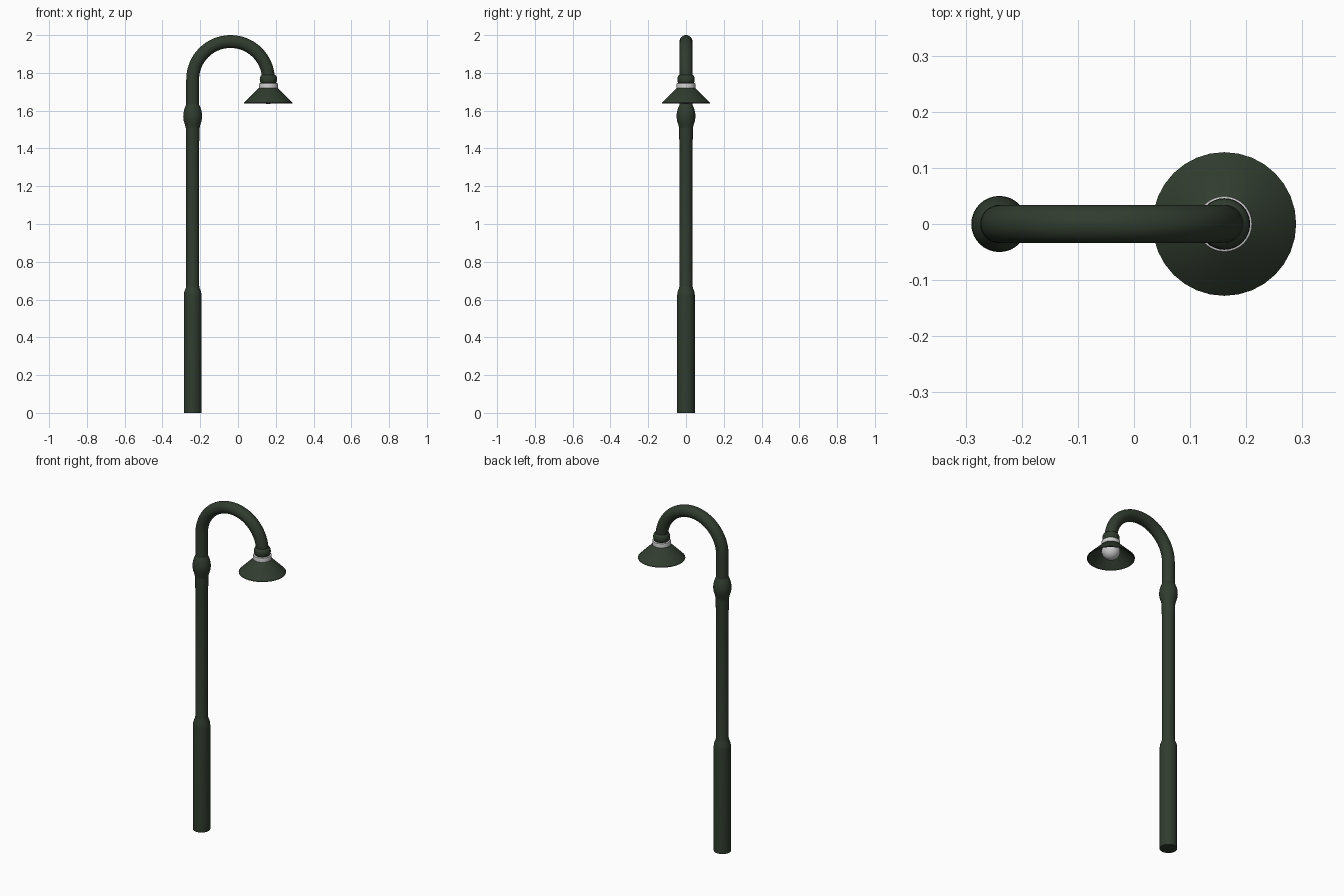
import bpy, bmesh
from math import sin, cos, pi, radians

if "Cube" in bpy.data.objects:
    bpy.data.objects.remove(bpy.data.objects["Cube"])

POLE_X, LAMP_X, TUBE_R = -0.24, 0.161, 0.034
SEG = 32

green = bpy.data.materials.new("dark_green")
green.diffuse_color = (0.03, 0.045, 0.028, 1)
green.use_nodes = True
green.node_tree.nodes["Principled BSDF"].inputs["Base Color"].default_value = green.diffuse_color


def finish(name, bm, mat=None, angle=35):
    bmesh.ops.recalc_face_normals(bm, faces=bm.faces)
    me = bpy.data.meshes.new(name)
    bm.to_mesh(me)
    bm.free()
    ob = bpy.data.objects.new(name, me)
    bpy.context.collection.objects.link(ob)
    if mat:
        me.materials.append(mat)
    bpy.ops.object.select_all(action='DESELECT')
    ob.select_set(True)
    bpy.context.view_layer.objects.active = ob
    bpy.ops.object.shade_smooth_by_angle(angle=radians(angle))
    return ob


def skin(name, rings, mat=None, closed=False):
    """Bridge equal rings of points into a tube; cap the ends unless closed."""
    bm = bmesh.new()
    vs = [[bm.verts.new(p) for p in ring] for ring in rings]
    n = len(vs[0])
    pairs = list(zip(vs, vs[1:])) + ([(vs[-1], vs[0])] if closed else [])
    for a, b in pairs:
        for i in range(n):
            j = (i + 1) % n
            bm.faces.new((a[i], a[j], b[j], b[i]))
    if not closed:
        bm.faces.new(vs[0])
        bm.faces.new(vs[-1])
    return finish(name, bm, mat)


def lathe(name, x, profile, mat=None):
    """Turn a (radius, z) profile around the vertical axis at x."""
    rings = [[(x + r * cos(2 * pi * i / SEG), r * sin(2 * pi * i / SEG), z)
              for i in range(SEG)] for r, z in profile]
    return skin(name, rings, mat)


# Post: thick base, taper, slim shaft with sleeve under the knob
lathe("post", POLE_X, [(0.047, 0), (0.047, 0.62), (0.045, 0.64), (0.037, 0.66),
                       (TUBE_R, 0.675), (TUBE_R, 1.43), (0.036, 1.45),
                       (0.037, 1.58)], green)

# Rounded knob joining post and arm
lathe("knob", POLE_X, [(0.036, 1.505), (0.041, 1.528), (0.047, 1.545), (0.05, 1.567),
                       (0.049, 1.585), (0.045, 1.605), (0.039, 1.622), (0.034, 1.632)], green)

# Swan-neck arm: straight riser followed by a half circle
R = (LAMP_X - POLE_X) / 2
cx, cz = POLE_X + R, 2.0 - TUBE_R - R
path = [(pi, 1.58)] + [(pi - pi * k / 32, cz) for k in range(33)]
rings = []
for a, z0 in path:
    rings.append([(cx + (R + TUBE_R * cos(t)) * cos(a), TUBE_R * sin(t),
                   z0 + (R + TUBE_R * cos(t)) * sin(a))
                  for t in (2 * pi * i / SEG for i in range(SEG))])
skin("arm", rings, green)

# Collar at the end of the arm
lathe("lamp_collar", LAMP_X, [(0.034, 1.79), (0.041, 1.785), (0.045, 1.775), (0.046, 1.762),
                              (0.043, 1.75), (0.036, 1.74)], green)

# Pale ring between collar and shade
lathe("lamp_ring", LAMP_X, [(0.042, 1.746), (0.049, 1.744), (0.05, 1.741), (0.05, 1.715)])

# Conical shade, hollow below
lathe("shade", LAMP_X, [(0.02, 1.712), (0.046, 1.712), (0.124, 1.639), (0.128, 1.639),
                        (0.128, 1.642), (0.05, 1.72), (0.045, 1.722)], green)

# Globe bulb inside the shade
bm = bmesh.new()
bmesh.ops.create_uvsphere(bm, u_segments=32, v_segments=16, radius=0.05)
bmesh.ops.translate(bm, verts=bm.verts, vec=(LAMP_X, 0, 1.685))
finish("bulb", bm)
